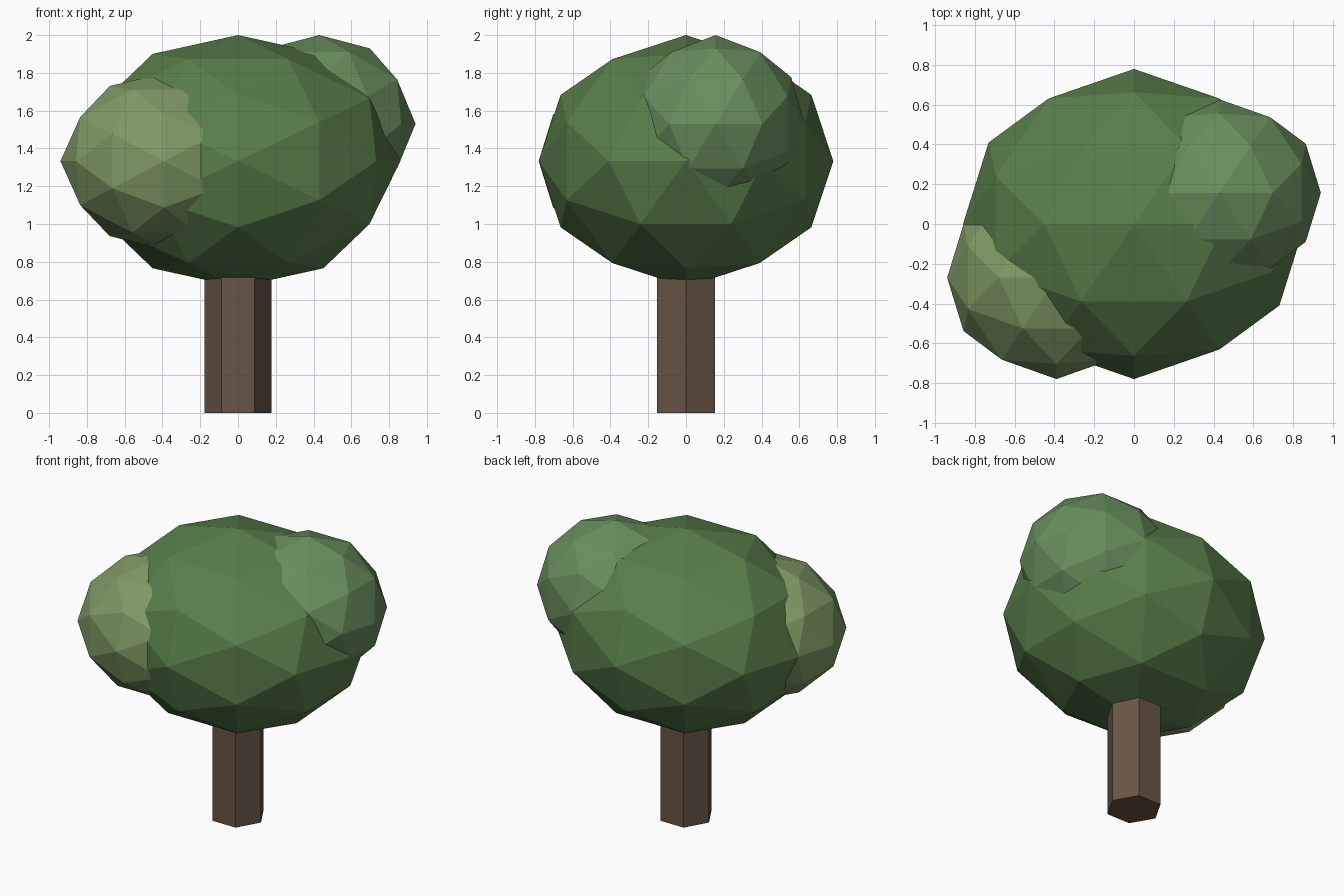
import bpy, bmesh, math
from itertools import product
from mathutils import Vector

if "Cube" in bpy.data.objects:
    bpy.data.objects.remove(bpy.data.objects["Cube"])

PHI = (1 + math.sqrt(5)) / 2


def finish(name, bm, color):
    mesh = bpy.data.meshes.new(name)
    bm.to_mesh(mesh)
    bm.free()
    mat = bpy.data.materials.new(name + "_material")
    mat.diffuse_color = (*color, 1)
    mat.use_nodes = True
    mat.node_tree.nodes["Principled BSDF"].inputs["Base Color"].default_value = mat.diffuse_color
    mesh.materials.append(mat)
    obj = bpy.data.objects.new(name, mesh)
    bpy.context.collection.objects.link(obj)
    return obj


def foliage(name, center, radii, color):
    """Flat-shaded 80-face icosphere, aligned to the axes and stretched."""
    # icosahedron corners, unit axes and remaining edge midpoints, in cyclic order
    seeds = [(PHI, 1, 0), (1, 0, 0), (PHI, 1 / PHI, 1)]
    points = set()
    for seed in seeds:
        for signs in product((-1, 1), repeat=3):
            v = Vector([a * s for a, s in zip(seed, signs)]).normalized()
            for k in range(3):
                points.add(tuple(round(v[(i + k) % 3], 5) + 0.0 for i in range(3)))
    bm = bmesh.new()
    for p in sorted(points):
        bm.verts.new(p)
    bmesh.ops.convex_hull(bm, input=bm.verts[:])
    bmesh.ops.recalc_face_normals(bm, faces=bm.faces[:])
    for v in bm.verts:
        v.co = [c + r * a for c, r, a in zip(center, radii, v.co)]
    return finish(name, bm, color)


# Crown: one large mass with two smaller clumps
foliage("crown", (0, 0, 1.333), (0.86, 0.78, 0.667), (0.10, 0.21, 0.07))
foliage("left_clump", (-0.39, -0.27, 1.333), (0.55, 0.51, 0.467), (0.21, 0.32, 0.13))
foliage("right_clump", (0.43, 0.157, 1.53), (0.51, 0.47, 0.47), (0.14, 0.27, 0.11))

# Trunk: straight hexagonal prism reaching into the crown
TRUNK_R, TRUNK_H = 0.177, 0.9
bm = bmesh.new()
ring = [bm.verts.new((TRUNK_R * math.cos(i * math.pi / 3),
                      TRUNK_R * math.sin(i * math.pi / 3), 0)) for i in range(6)]
base = bm.faces.new(ring)
top = bmesh.ops.extrude_face_region(bm, geom=[base], use_keep_orig=True)["geom"]
bmesh.ops.translate(bm, vec=(0, 0, TRUNK_H),
                    verts=[g for g in top if isinstance(g, bmesh.types.BMVert)])
bmesh.ops.recalc_face_normals(bm, faces=bm.faces[:])
finish("trunk", bm, (0.14, 0.09, 0.06))
